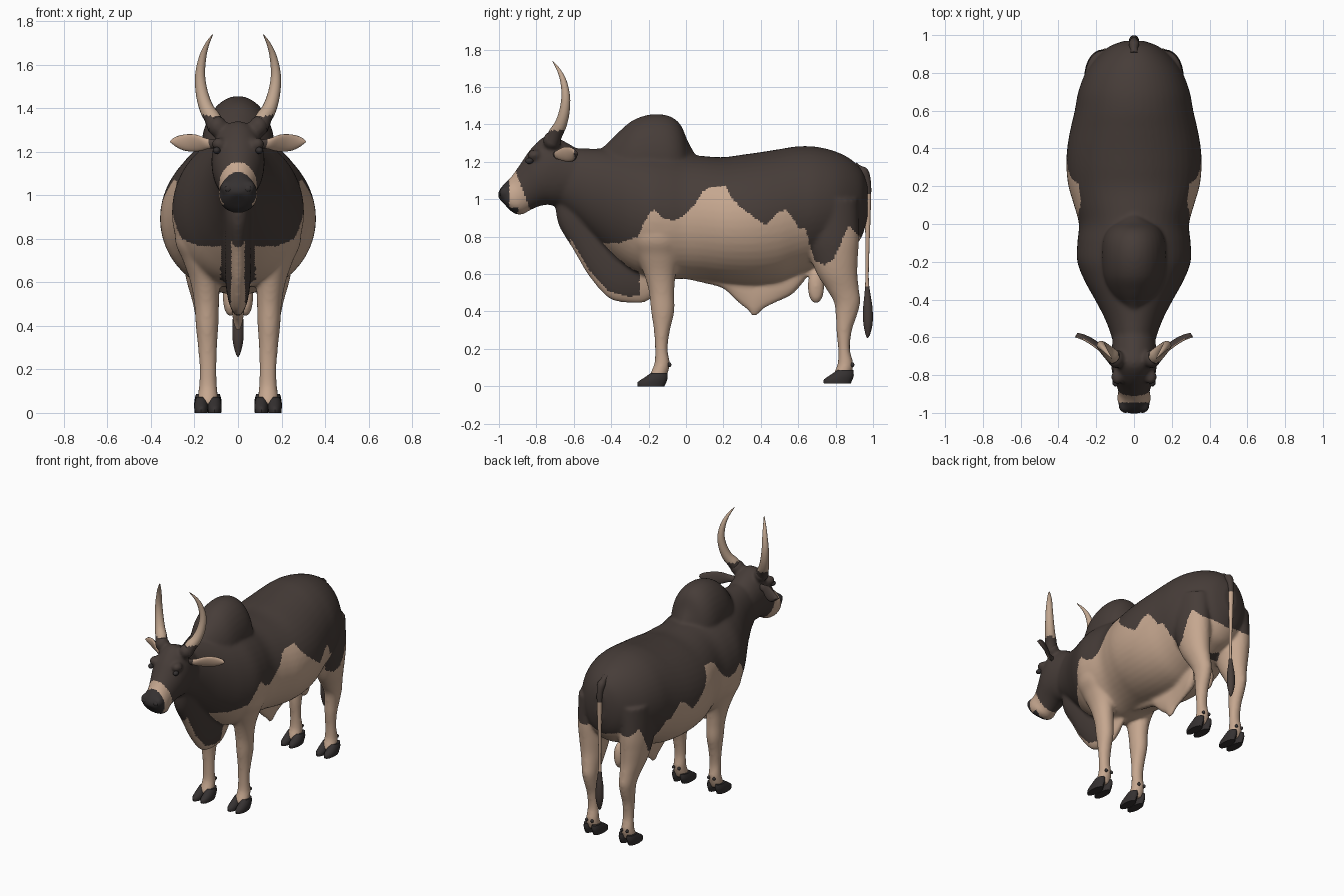
import bpy, bmesh, math
from mathutils import Vector, Matrix


def material(name, rgb):
    m = bpy.data.materials.new(name)
    m.diffuse_color = (*rgb, 1)
    return m


DARK = material("dark_coat", (0.062, 0.046, 0.040))
TAN = material("tan_coat", (0.56, 0.385, 0.275))
HOOF = material("hoof_black", (0.036, 0.031, 0.031))
HORN = material("horn_tan", (0.53, 0.38, 0.275))


# ---- helpers: a station is a centre, a half axis u and a half axis v (9 numbers)
def slab(ty, tz, by, bz, w):
    return (0, (ty + by) / 2, (tz + bz) / 2, 0, (ty - by) / 2, (tz - bz) / 2, w, 0, 0)


def level(z, y0, y1, x, rx):
    return (x, (y0 + y1) / 2, z, 0, (y1 - y0) / 2, 0, rx, 0, 0)


def tube(points):
    """points: x, y, z, radius"""
    out = []
    for i, p in enumerate(points):
        a, b = points[max(i - 1, 0)], points[min(i + 1, len(points) - 1)]
        t = (Vector(b[:3]) - Vector(a[:3])).normalized()
        u = t.cross(Vector((0, 1, 0)) if abs(t.y) < 0.8 else Vector((1, 0, 0))).normalized()
        v = t.cross(u)
        out.append((*p[:3], *(u * p[3]), *(v * p[3])))
    return out


def smooth_path(st, sub):
    out = []
    for i in range(len(st) - 1):
        p0, p1, p2, p3 = st[max(i - 1, 0)], st[i], st[i + 1], st[min(i + 2, len(st) - 1)]
        for k in range(sub):
            t = k / sub
            out.append([0.5 * (2 * b + (c - a) * t + (2 * a - 5 * b + 4 * c - d) * t * t
                               + (3 * b - a - 3 * c + d) * t ** 3)
                        for a, b, c, d in zip(p0, p1, p2, p3)])
    return out + [list(st[-1])]


def loft(bm, stations, n=32, sub=5, side=1):
    rings = []
    for s in smooth_path(stations, sub):
        c, u, v = Vector(s[:3]), Vector(s[3:6]), Vector(s[6:])
        ring = []
        for k in range(n):
            a = 2 * math.pi * k / n
            p = c + u * math.cos(a) + v * math.sin(a)
            ring.append(bm.verts.new((p.x * side, p.y, p.z)))
        rings.append(ring)
    for a, b in zip(rings, rings[1:]):
        for k in range(n):
            bm.faces.new((a[k], a[(k + 1) % n], b[(k + 1) % n], b[k]))
    bm.faces.new(rings[0])
    bm.faces.new(rings[-1])


def ball(bm, loc, size):
    bmesh.ops.create_uvsphere(bm, u_segments=20, v_segments=12, radius=1,
                              matrix=Matrix.Translation(loc) @ Matrix.Diagonal((*size, 1)))


def finish(bm, name, mats, rule=None, angle=60):
    bmesh.ops.recalc_face_normals(bm, faces=bm.faces[:])
    me = bpy.data.meshes.new(name)
    bm.to_mesh(me)
    bm.free()
    return place(me, name, mats, rule, angle)


def place(me, name, mats, rule=None, angle=60):
    ob = bpy.data.objects.new(name, me)
    bpy.context.collection.objects.link(ob)
    me.materials.clear()
    for m in mats:
        me.materials.append(m)
    for p in me.polygons:
        p.material_index = rule(p.center, p.normal) if rule else 0
    bpy.ops.object.select_all(action='DESELECT')
    ob.select_set(True)
    bpy.context.view_layer.objects.active = ob
    bpy.ops.object.shade_smooth_by_angle(angle=math.radians(angle))
    return ob


def interp(table, x):
    if x <= table[0][0]:
        return table[0][1]
    for (a, va), (b, vb) in zip(table, table[1:]):
        if x <= b:
            return va + (vb - va) * (x - a) / (b - a)
    return table[-1][1]


# ---- hide: trunk, hump, head, dewlap, belly fold and legs blended together
trunk = [(-.72, 1.25, 1.0, .09), (-.6, 1.27, .90, .118), (-.5, 1.27, .80, .155),
         (-.4, 1.27, .70, .207), (-.3, 1.27, .62, .262), (-.2, 1.27, .58, .300),
         (-.1, 1.26, .57, .300), (0, 1.24, .575, .292), (.1, 1.23, .57, .318),
         (.2, 1.225, .555, .347), (.3, 1.238, .545, .358), (.4, 1.252, .545, .354),
         (.5, 1.268, .56, .337), (.6, 1.283, .60, .314), (.7, 1.28, .64, .295),
         (.8, 1.255, .68, .257), (.88, 1.215, .72, .20), (.94, 1.155, .80, .13),
         (.97, 1.08, .90, .05)]
hump = [(-.47, 1.26, .04), (-.42, 1.30, .09), (-.36, 1.36, .13), (-.28, 1.425, .16),
        (-.18, 1.455, .17), (-.09, 1.445, .165), (-.03, 1.40, .14), (.01, 1.31, .10),
        (.05, 1.24, .05)]
head = [(-.55, 1.25, -.60, .99, .11), (-.66, 1.315, -.66, .97, .118), (-.745, 1.34, -.70, .965, .122),
        (-.825, 1.275, -.745, .97, .116), (-.885, 1.19, -.79, .96, .098),
        (-.935, 1.12, -.835, .94, .083), (-.975, 1.08, -.87, .92, .09),
        (-1.003, 1.04, -.91, .92, .075), (-1.006, 1.01, -.94, .94, .04)]
dewlap = [(-.60, 1.05, -.70, .97, .05), (-.52, 1.0, -.68, .86, .06), (-.45, .95, -.60, .725, .06),
          (-.38, .9, -.52, .59, .06), (-.30, .85, -.415, .472, .06), (-.22, .8, -.305, .445, .055),
          (-.14, .8, -.205, .455, .045), (-.05, .8, -.11, .55, .03)]
belly_fold = [(0, .572, .03), (.12, .545, .04), (.2, .52, .04), (.27, .455, .035), (.33, .405, .032),
              (.365, .37, .03), (.42, .415, .03), (.5, .455, .035), (.58, .50, .04), (.66, .60, .03)]
front_leg = [(.98, -.29, -.02, .17, .10), (.8, -.295, -.01, .185, .105), (.7, -.265, -.03, .168, .085),
             (.6, -.225, -.055, .152, .067), (.5, -.198, -.062, .144, .057), (.4, -.187, -.062, .142, .052),
             (.3, -.172, -.085, .14, .044), (.2, -.166, -.098, .138, .039), (.12, -.17, -.086, .138, .042),
             (.06, -.195, -.10, .138, .047), (.035, -.20, -.11, .138, .04)]
rear_leg = [(1.0, .63, .92, .16, .10), (.8, .635, .925, .165, .098), (.7, .66, .92, .162, .092),
            (.6, .70, .917, .157, .078), (.52, .75, .925, .15, .062), (.45, .79, .932, .145, .052),
            (.38, .80, .915, .142, .046), (.3, .803, .888, .14, .041), (.2, .813, .877, .138, .038),
            (.12, .81, .895, .138, .042), (.07, .79, .885, .138, .047), (.045, .785, .875, .138, .04)]

bm = bmesh.new()
loft(bm, [slab(y, t, y, b, w) for y, t, b, w in trunk], 48)
loft(bm, [slab(y, t, y, .95, w) for y, t, w in hump])
loft(bm, [slab(*s) for s in head])
loft(bm, [slab(*s) for s in dewlap])
loft(bm, [slab(y, .68, y, b, w) for y, b, w in belly_fold])
for s in (1, -1):
    loft(bm, [level(*q) for q in front_leg], side=s)
    loft(bm, [level(*q) for q in rear_leg], side=s)
    ball(bm, (s * .095, -.715, 1.315), (.045, .05, .05))     # horn boss
    ball(bm, (s * .088, -.81, 1.235), (.034, .04, .03))      # brow
    ball(bm, (s * .035, .695, .535), (.036, .046, .095))     # scrotum
    ball(bm, (s * .05, -.965, 1.035), (.033, .035, .035))    # nostril wing

# upper edge of the tan flank, as height along the body
FLANK = [(-.36, .765), (-.26, .80), (-.20, .92), (-.17, .945), (-.13, .90), (-.06, .885), (0, .92),
         (.05, .98), (.09, 1.04), (.13, 1.065), (.21, 1.07), (.25, 1.0), (.3, .95), (.38, .89),
         (.43, .86), (.48, .92), (.53, .945), (.57, .90), (.6, .845), (.64, .84), (.66, .76),
         (.69, .67), (.74, .65), (.79, .68), (.83, .77), (.87, .86), (.90, .83), (.97, .75)]
DEWLAP_EDGE = [(s[2], s[3]) for s in dewlap]


def coat(c, n):
    x, y, z = abs(c.x), c.y, c.z
    if y < -.78 and z < 1.2:                                 # muzzle
        if y < -.945 or (z < .955 and y < -.90):
            return 2
        return 1 if y < -.84 - .37 * (z - .96) else 0
    if y < -.25 and x < .08:                                 # dewlap with pale rim
        return 1 if y > -.62 and z < interp(DEWLAP_EDGE, y) + .035 else 0
    if y < -.45:
        return 0
    return 1 if z < interp(FLANK, y) else 0


source = finish(bm, "hide_source", [DARK])
mod = source.modifiers.new("blend", 'REMESH')
mod.mode = 'VOXEL'
mod.voxel_size = 0.01
mod = source.modifiers.new("soften", 'SMOOTH')
mod.factor = 0.5
mod.iterations = 10
graph = bpy.context.evaluated_depsgraph_get()
hide_mesh = bpy.data.meshes.new_from_object(source.evaluated_get(graph))
bpy.data.objects.remove(source)
place(hide_mesh, "hide", [DARK, TAN, HOOF], coat, 80)

# ---- paired parts
horn = [(.10, -.715, 1.31, .040), (.118, -.695, 1.355, .038), (.145, -.67, 1.40, .033),
        (.166, -.65, 1.47, .028), (.174, -.643, 1.55, .023), (.163, -.655, 1.63, .017),
        (.143, -.68, 1.69, .010), (.117, -.712, 1.737, .002)]
ear = [(.09, -.70, 1.235, .018), (.14, -.685, 1.237, .024), (.18, -.655, 1.240, .037),
       (.22, -.625, 1.240, .040), (.26, -.603, 1.240, .034), (.29, -.592, 1.243, .020),
       (.306, -.588, 1.245, .004)]
for s, side in ((1, "left"), (-1, "right")):
    bm = bmesh.new()
    loft(bm, tube(horn), 16, 4, s)
    finish(bm, side + "_horn", [HORN, DARK], lambda c, n: int(c.z < 1.365))

    bm = bmesh.new()
    loft(bm, [(x, y, z, .25 * r, -.12 * r, r, .007, -.012, 0) for x, y, z, r in ear], 20, 4, s)
    finish(bm, side + "_ear", [DARK, TAN], lambda c, n: int(n.y < -.25 and abs(c.x) > .13))

    bm = bmesh.new()
    ball(bm, (s * .098, -.838, 1.205), (.017, .022, .016))
    finish(bm, side + "_eye", [HOOF])

    bm = bmesh.new()
    ball(bm, (s * .045, -.992, 1.03), (.016, .008, .014))
    finish(bm, side + "_nostril", [HOOF])

    # cloven hooves and dewclaws
    for leg, dy, dz in (("front", 0, 0), ("rear", .995, .014)):
        bm = bmesh.new()
        for off in (-.031, .031):
            toe = [(0, -.258, -.115, .030), (.022, -.258, -.105, .032),
                   (.045, -.225, -.098, .031), (.072, -.185, -.10, .024)]
            loft(bm, [level(z + dz, a + dy, b + dy, .138 + off, r) for z, a, b, r in toe], 16, 2, s)
            back = -.088 if leg == "front" else -.105
            ball(bm, (s * (.138 + off * .7), back + dy, .115), (.010, .010, .012))
        finish(bm, side + "_" + leg + "_hoof", [HOOF], angle=45)

# ---- tail with dark tuft
bm = bmesh.new()
loft(bm, tube([(0, .90, 1.17, .03), (0, .945, 1.15, .026), (0, .968, 1.09, .021), (0, .972, .95, .016),
               (0, .970, .75, .011), (0, .968, .58, .009), (0, .970, .50, .015),
               (0, .972, .42, .025), (0, .973, .34, .025), (0, .972, .28, .013),
               (0, .970, .258, .003)]), 16, 6)
finish(bm, "tail", [DARK, TAN], lambda c, n: int(.53 < c.z < 1.02))
